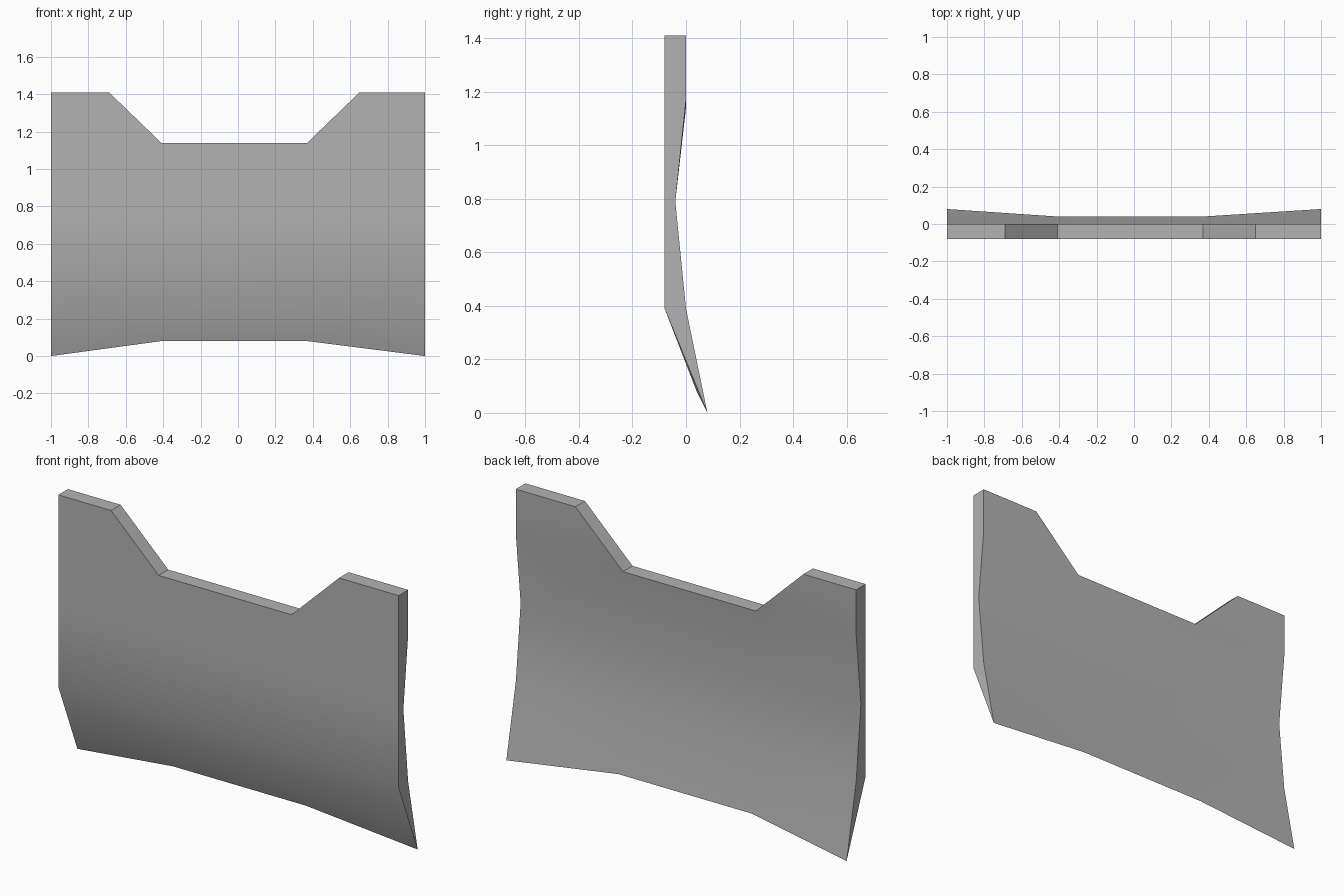
import bpy
import bmesh
import math

cube = bpy.data.objects.get("Cube")
if cube:
    bpy.data.objects.remove(cube, do_unlink=True)

# Single grey finish
grey = bpy.data.materials.new("plain grey")
grey.use_nodes = True
colour = (0.45, 0.45, 0.45, 1)
grey.diffuse_color = colour
grey.node_tree.nodes["Principled BSDF"].inputs["Base Color"].default_value = colour

FRONT_Y = -0.08
columns = (-1, -0.41, 0.37, 1)
# Back surface depth by height
back_rows = ((0.39, 0.0), (0.79, -0.04), (1.17, 0.0))

bm = bmesh.new()


def face(*verts):
    unique = list(dict.fromkeys(verts))
    if len(unique) > 2:
        bm.faces.new(unique)


# Lower lip: a knife edge shared by front and back
lip = [bm.verts.new((x, 0.08, 0) if abs(x) == 1 else (x, 0.04, 0.08))
       for x in columns]

# Dished back surface, with the notch floor slightly lower than the sides
grid = [lip]
for z, y in back_rows:
    grid.append([bm.verts.new((x, y, 1.14 if z > 1 and abs(x) < 1 else z))
                 for x in columns])
for low, high in zip(grid, grid[1:]):
    for i in range(len(columns) - 1):
        face(low[i + 1], low[i], high[i], high[i + 1])

# Raised horns on both sides of the notch
horns = [bm.verts.new((x, 0, 1.41)) for x in (-1, -0.69, 0.65, 1)]
top = grid[-1]
face(top[1], top[0], horns[0], horns[1])
face(top[3], top[2], horns[2], horns[3])

# Rim from the right lip corner, over the top, to the left lip corner
back_rim = ([row[0] for row in grid] + horns[:2] + top[1:3] + horns[2:]
            + [row[3] for row in reversed(grid)])
front_rim = [v if v in lip else bm.verts.new((v.co.x, FRONT_Y, v.co.z))
             for v in back_rim]
for i in range(len(back_rim) - 1):
    face(back_rim[i], front_rim[i], front_rim[i + 1], back_rim[i + 1])

# Front surface: bevelled apron below, flat panel above
r1, r2, l2, l1 = front_rim[1], front_rim[2], front_rim[-3], front_rim[-2]
face(lip[0], lip[1], r1)
face(lip[1], l1, r1)
face(lip[1], lip[2], l1)
face(lip[2], lip[3], l1)
face(r1, l1, l2)
face(r1, l2, r2)
face(*front_rim[2:-2])

bmesh.ops.recalc_face_normals(bm, faces=bm.faces)
mesh = bpy.data.meshes.new("notched_panel")
bm.to_mesh(mesh)
bm.free()
mesh.materials.append(grey)

panel = bpy.data.objects.new("notched_panel", mesh)
bpy.context.collection.objects.link(panel)
bpy.ops.object.select_all(action="DESELECT")
panel.select_set(True)
bpy.context.view_layer.objects.active = panel
bpy.ops.object.shade_smooth_by_angle(angle=math.radians(30))
